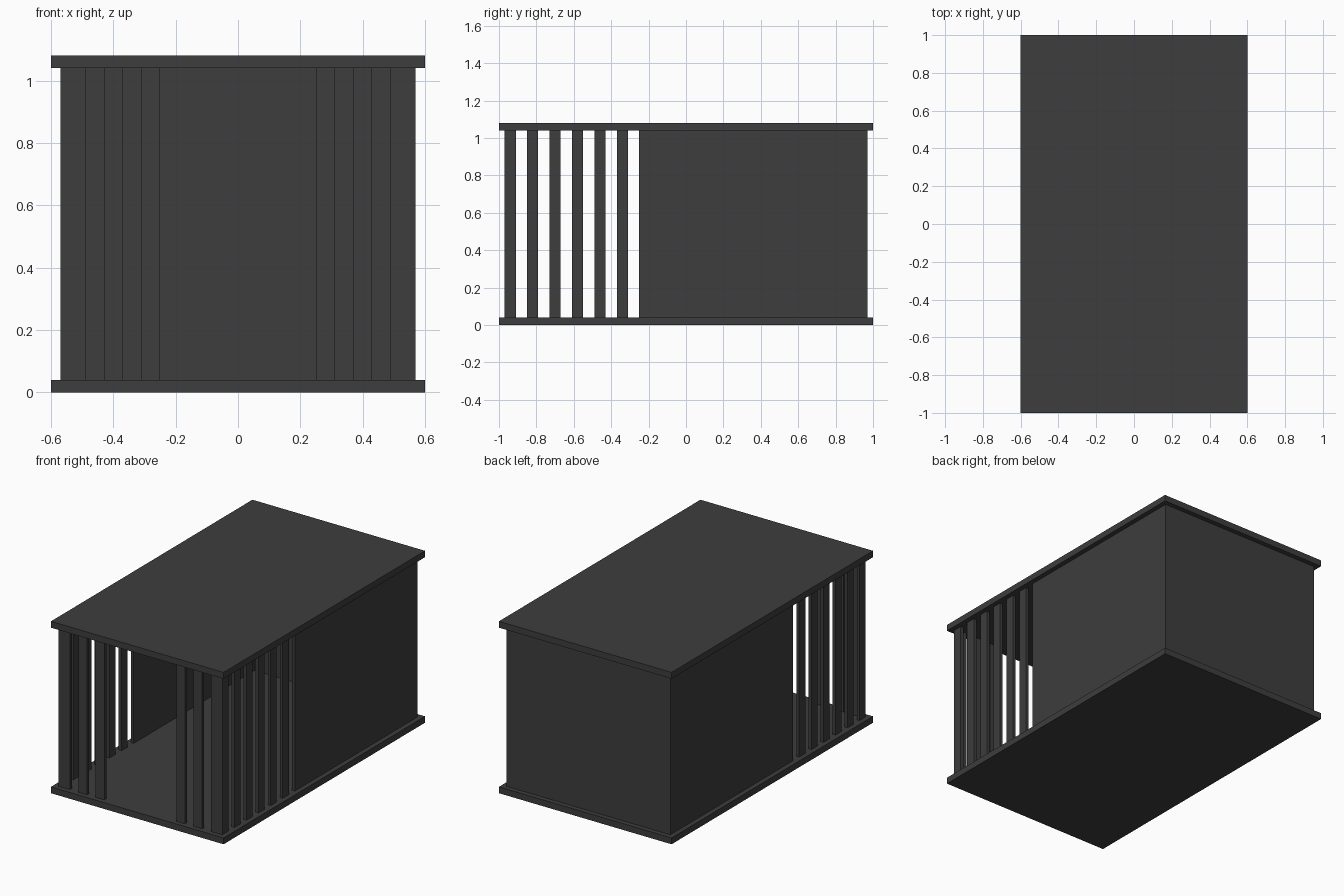
import bpy

cube = bpy.data.objects.get("Cube")
if cube:
    bpy.data.objects.remove(cube, do_unlink=True)

# Single dark grey finish
grey = bpy.data.materials.new("dark grey")
grey.use_nodes = True
colour = (0.047, 0.047, 0.047, 1)
grey.diffuse_color = colour
grey.node_tree.nodes["Principled BSDF"].inputs["Base Color"].default_value = colour

WIDTH, LENGTH, HEIGHT = 1.2, 2.0, 1.08
SLAB = 0.04      # floor and roof thickness
SHEET = 0.02     # wall and bar thickness
BAR = 0.06       # bar width, also the gap between bars
SIDE = WIDTH / 2 - 0.03    # outer face of the side walls
END = LENGTH / 2 - 0.03    # outer face of the front and back
WALL_START = -0.25         # where the solid side walls begin


def box(name, x, y, z):
    """Box spanning the (low, high) ranges given for each axis."""
    bpy.ops.mesh.primitive_cube_add(
        size=1, location=[(a + b) / 2 for a, b in (x, y, z)])
    obj = bpy.context.object
    obj.name = name
    obj.scale = [b - a for a, b in (x, y, z)]
    bpy.ops.object.transform_apply(location=False, rotation=False, scale=True)
    obj.data.materials.append(grey)


# Floor and roof slabs
full_x, full_y = (-WIDTH / 2, WIDTH / 2), (-LENGTH / 2, LENGTH / 2)
box("floor", full_x, full_y, (0, SLAB))
box("roof", full_x, full_y, (HEIGHT - SLAB, HEIGHT))

# Back wall fits between the side walls
between = (SLAB, HEIGHT - SLAB)
inner = SIDE - SHEET
box("back_wall", (-inner, inner), (END - SHEET, END), between)

for side, s in (("left", 1), ("right", -1)):
    side_x = sorted((s * inner, s * SIDE))
    box(side + "_wall", side_x, (WALL_START, END), between)

    # Row of bars along the open part of the side
    for i in range(6):
        y = -END + i * 2 * BAR
        box(f"{side}_side_bar_{i + 1}", side_x, (y, y + BAR), between)

    # Bars beside the front opening
    for i in range(3):
        x = inner - i * 2 * BAR
        box(f"{side}_front_bar_{i + 1}", sorted((s * x, s * (x - BAR))),
            (-END, -END + SHEET), between)
